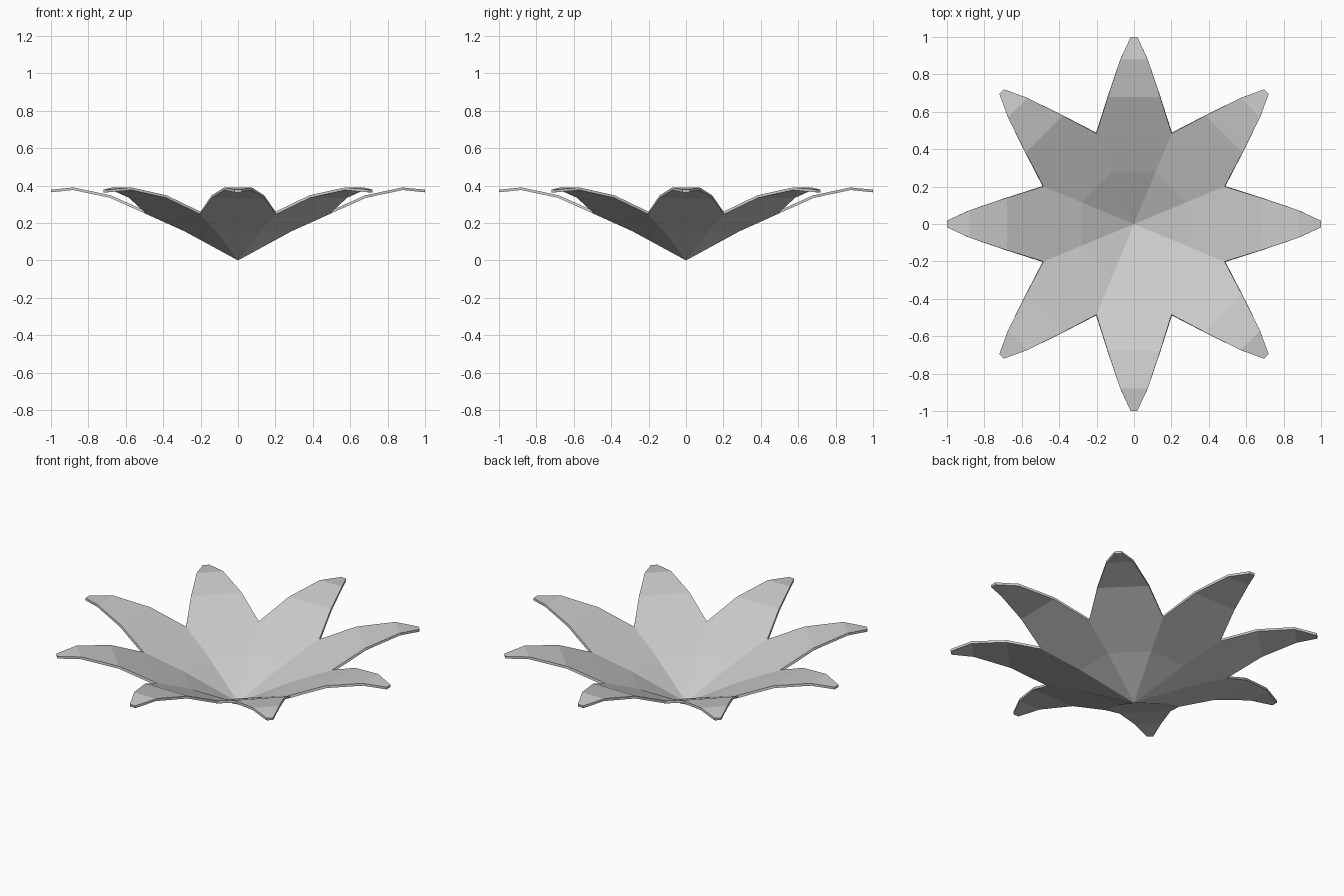
import bpy
import bmesh
from math import cos, sin, pi, tan
from mathutils import Matrix

cube = bpy.data.objects.get("Cube")
if cube:
    bpy.data.objects.remove(cube, do_unlink=True)

# Flat grey for the whole flower
grey = bpy.data.materials.new("petal_grey")
grey.use_nodes = True
colour = (0.6, 0.6, 0.6, 1)
grey.diffuse_color = colour
grey.node_tree.nodes["Principled BSDF"].inputs["Base Color"].default_value = colour

PETALS = 8
HALF_ANGLE = tan(pi / PETALS)

# Petal outline along its length: radius, half width, height
stations = [
    (0.28, 0.28 * HALF_ANGLE, 0.168),
    (0.484, 0.484 * HALF_ANGLE, 0.26),
    (0.68, 0.14, 0.348),
    (0.88, 0.073, 0.39),
    (1.0, 0.018, 0.378),
]


def add_petal(bm, angle):
    """One folded petal pointing outward at the given angle."""
    turn = Matrix.Rotation(angle, 4, "Z")
    centre = bm.verts.new((0, 0, 0.014))
    rows = []
    for radius, half, height in stations:
        verts = [bm.verts.new((radius, side * half, height)) for side in (-1, 1)]
        rows.append(verts)
    bm.faces.new((centre, rows[0][0], rows[0][1]))
    for inner, outer in zip(rows, rows[1:]):
        bm.faces.new((inner[0], outer[0], outer[1], inner[1]))
    new_verts = [centre] + [v for row in rows for v in row]
    bmesh.ops.transform(bm, matrix=turn, verts=new_verts)


# Ring of petals joined along their lower edges
bm = bmesh.new()
for i in range(PETALS):
    add_petal(bm, i * 2 * pi / PETALS)
bmesh.ops.remove_doubles(bm, verts=bm.verts[:], dist=0.001)
mesh = bpy.data.meshes.new("flower_petals")
bm.to_mesh(mesh)
bm.free()
mesh.materials.append(grey)

flower = bpy.data.objects.new("flower_petals", mesh)
bpy.context.collection.objects.link(flower)

# Thin petal thickness on the underside
shell = flower.modifiers.new("thickness", "SOLIDIFY")
shell.thickness = 0.014
shell.offset = -1
